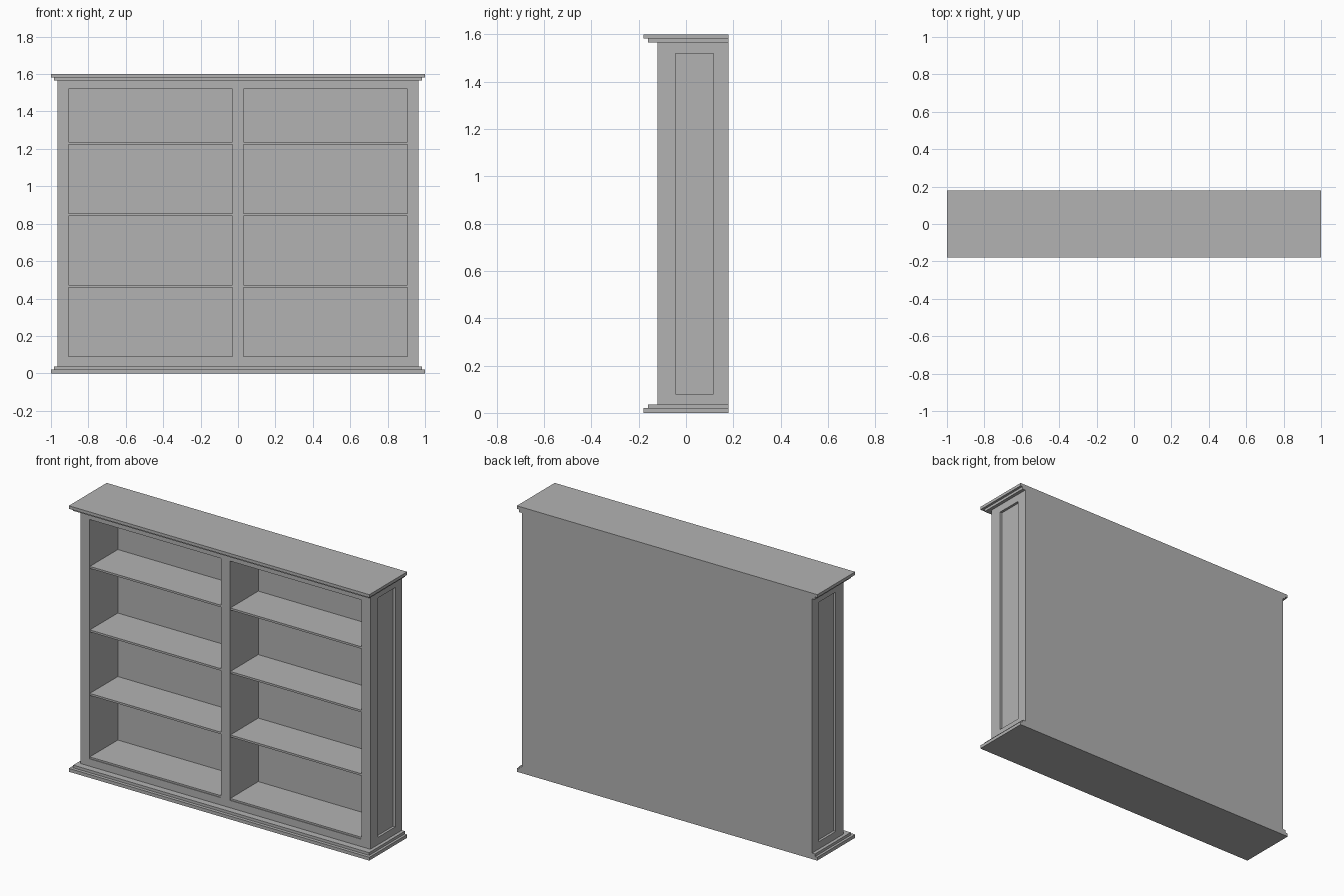
import bpy
import bmesh

cube = bpy.data.objects.get("Cube")
if cube:
    bpy.data.objects.remove(cube, do_unlink=True)

# Single paint colour
grey = bpy.data.materials.new("grey paint")
grey.use_nodes = True
colour = (0.448, 0.448, 0.448, 1)
grey.diffuse_color = colour
grey.node_tree.nodes["Principled BSDF"].inputs["Base Color"].default_value = colour


def box(name, x, y, z):
    """Add a box spanning the given (low, high) ranges."""
    bm = bmesh.new()
    bmesh.ops.create_cube(bm, size=1)
    for v in bm.verts:
        v.co = [r[0] if c < 0 else r[1] for c, r in zip(v.co, (x, y, z))]
    mesh = bpy.data.meshes.new(name)
    bm.to_mesh(mesh)
    bm.free()
    mesh.materials.append(grey)
    obj = bpy.data.objects.new(name, mesh)
    bpy.context.collection.objects.link(obj)
    return obj


# Main dimensions
HEIGHT, BACK, FRONT = 1.6, 0.18, -0.12
OUTER, INNER, DIVIDER = 0.965, 0.905, 0.03
CASE_LOW, CASE_HIGH = 0.036, 1.566
OPEN_LOW, OPEN_HIGH = 0.08, 1.52
PANEL_FRONT, PANEL_BACK, RECESS = -0.045, 0.117, 0.015
INSIDE_BACK = 0.15

# Stepped plinth and cornice
for name, low, high, half, front in (
        ("plinth_base", 0, 0.02, 1, -0.18),
        ("plinth_step", 0.02, CASE_LOW, 0.985, -0.16),
        ("cornice_step", CASE_HIGH, 1.582, 0.985, -0.16),
        ("cornice_top", 1.582, HEIGHT, 1, -0.18)):
    box(name, (-half, half), (front, BACK), (low, high))

# Back, floor, ceiling and centre divider
box("back_panel", (-INNER, INNER), (INSIDE_BACK, BACK), (CASE_LOW, CASE_HIGH))
box("floor_board", (-INNER, INNER), (FRONT, INSIDE_BACK), (CASE_LOW, OPEN_LOW))
box("ceiling_board", (-INNER, INNER), (FRONT, INSIDE_BACK), (OPEN_HIGH, CASE_HIGH))
box("centre_divider", (-DIVIDER, DIVIDER), (FRONT, INSIDE_BACK), (OPEN_LOW, OPEN_HIGH))

for side, s in (("right", -1), ("left", 1)):
    def span(a, b):
        return tuple(sorted((s * a, s * b)))

    # Framed side with a recessed panel
    frame = span(INNER, OUTER)
    box(side + "_front_stile", frame, (FRONT, PANEL_FRONT), (CASE_LOW, CASE_HIGH))
    box(side + "_back_stile", frame, (PANEL_BACK, BACK), (CASE_LOW, CASE_HIGH))
    box(side + "_bottom_rail", frame, (PANEL_FRONT, PANEL_BACK), (CASE_LOW, OPEN_LOW))
    box(side + "_top_rail", frame, (PANEL_FRONT, PANEL_BACK), (OPEN_HIGH, CASE_HIGH))
    box(side + "_side_panel", span(INNER, OUTER - RECESS),
        (PANEL_FRONT, PANEL_BACK), (OPEN_LOW, OPEN_HIGH))

    # Four thin shelves, the lowest lying on the floor
    for i in range(4):
        top = 0.09 + i * 0.382
        box(f"{side}_shelf_{i + 1}", span(DIVIDER, INNER),
            (FRONT + 0.004, INSIDE_BACK), (top - 0.012 if i else OPEN_LOW, top))
